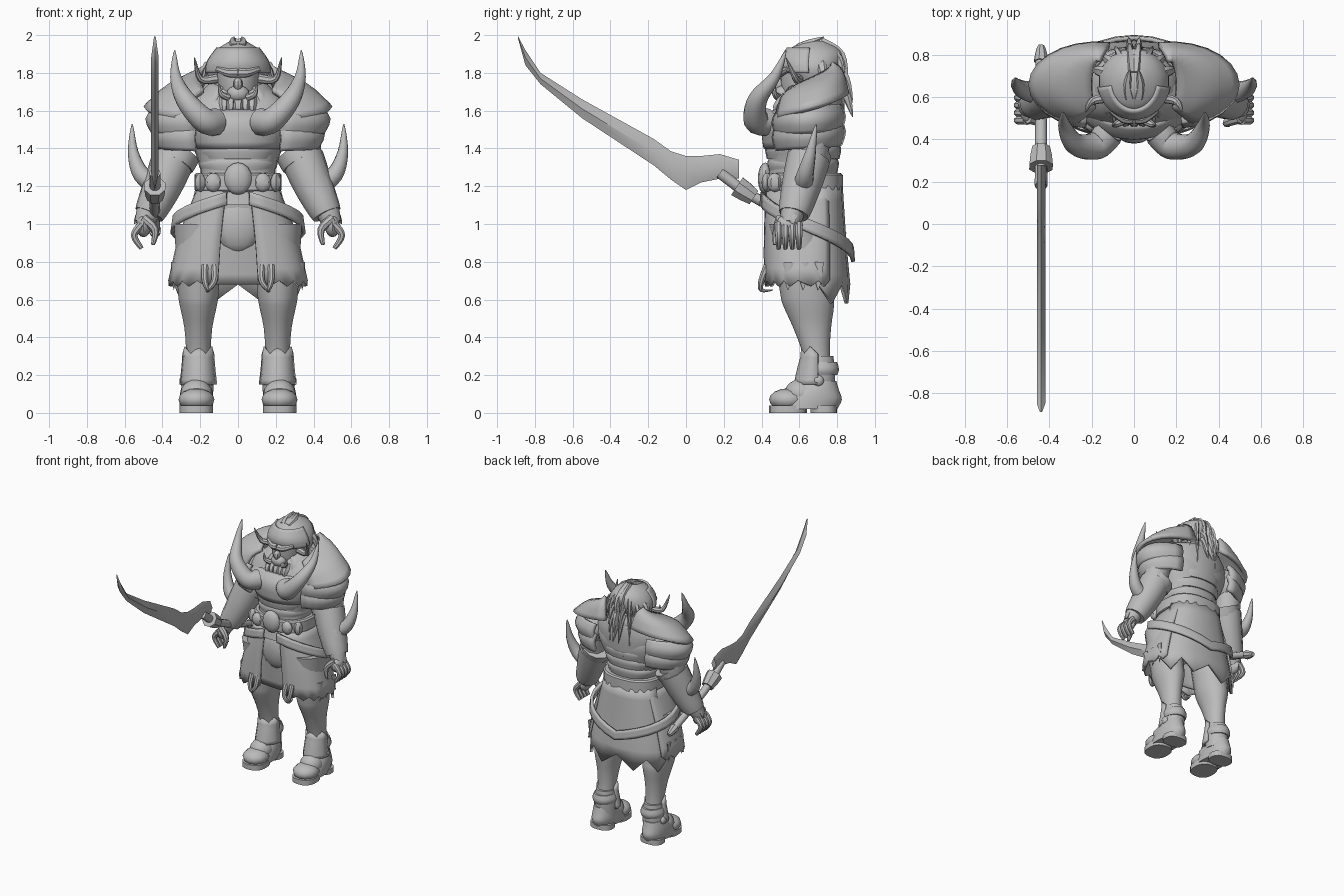
import bpy, bmesh, math, random
from mathutils import Vector

random.seed(4)
if "Cube" in bpy.data.objects:
    bpy.data.objects.remove(bpy.data.objects["Cube"], do_unlink=True)

grey = bpy.data.materials.new("plain grey")
grey.use_nodes = True
grey.diffuse_color = (.5, .5, .5, 1)
grey.node_tree.nodes["Principled BSDF"].inputs["Base Color"].default_value = grey.diffuse_color
made = []
BODY_Y = .62      # middle of the body, front to back
LEG_X = .21
SWORD_X = -.44


def spline(points, steps):
    """Smooth path through tuples of any length."""
    path = []
    for i in range(len(points) - 1):
        before, start = points[max(i - 1, 0)], points[i]
        end, after = points[i + 1], points[min(i + 2, len(points) - 1)]
        for step in range(steps):
            t = step / steps
            path.append(tuple(
                q + t * ((r - p) + t * ((2 * p - 5 * q + 4 * r - s) + t * (3 * (q - r) + s - p))) / 2
                for p, q, r, s in zip(before, start, end, after)))
    return path + [tuple(points[-1])]


def oval(degrees, width, depth, power):
    """Point on a squared-off ellipse; zero degrees faces the front."""
    s, c = math.sin(math.radians(degrees)), -math.cos(math.radians(degrees))
    return (width * math.copysign(abs(s) ** power, s), depth * math.copysign(abs(c) ** power, c))


def build(name, rows, closed, mirror, thick=0):
    """Skin rows of points; closed rows get end caps."""
    bm = bmesh.new()
    grid = [[bm.verts.new(point) for point in row] for row in rows]
    count = len(grid[0])
    for low, high in zip(grid, grid[1:]):
        for i in range(count if closed else count - 1):
            j = (i + 1) % count
            bm.faces.new((low[i], low[j], high[j], high[i]))
    if closed:
        bm.faces.new(grid[0][::-1])
        bm.faces.new(grid[-1])
    bmesh.ops.recalc_face_normals(bm, faces=bm.faces)
    mesh = bpy.data.meshes.new(name)
    bm.to_mesh(mesh)
    bm.free()
    mesh.materials.append(grey)
    obj = bpy.data.objects.new(name, mesh)
    bpy.context.collection.objects.link(obj)
    if mirror:
        obj.modifiers.new("mirror", "MIRROR")
    if thick:
        solid = obj.modifiers.new("thickness", "SOLIDIFY")
        solid.thickness, solid.offset = thick, 0
    made.append(obj)


def loft(name, x, y, rings, lean=0, power=1, sides=18, steps=3):
    """Solid from rings of (height, half width, half depth); lean shifts y with height."""
    rows = []
    for z, width, depth in spline(rings, steps):
        ring = [oval(360 * k / sides, width, depth, power) for k in range(sides)]
        rows.append([(x + dx, y + lean * z + dy, z) for dx, dy in ring])
    build(name, rows, True, x > 0)


def wrap(name, x, y, rings, start, end, rise=0, jag=0, power=1, thick=.02, segments=12):
    """Mirrored curved sheet over part of a loft; rise tilts it, jag notches its hem."""
    rows = []
    rings = spline(rings, 3)
    for index, (z, width, depth) in enumerate(rings):
        row = []
        for k in range(segments + 1):
            t = k / segments
            dx, dy = oval(start + (end - start) * t, width, depth, power)
            notch = jag * (k % 2) if index == len(rings) - 1 else 0
            row.append((x + dx, y + dy, z + rise * t - notch))
        rows.append(row)
    build(name, rows, False, True, thick)


def ball(name, x, y, z, width, depth, height, sides=12):
    rings = []
    for k in range(9):
        angle = math.pi * k / 8
        size = max(math.sin(angle), .02)
        rings.append((z - height * math.cos(angle), width * size, depth * size))
    loft(name, x, y, rings, sides=sides, steps=1)


def tube(name, points, start, end=.002, sides=10, flat=1, steps=4):
    """Limb or horn along a path, with a rounded taper between two radii."""
    path = [Vector(point) for point in spline(points, steps)]
    side, rows = Vector((.3, .9, .2)), []
    last = len(path) - 1
    for i, centre in enumerate(path):
        tangent = (path[min(i + 1, last)] - path[max(i - 1, 0)]).normalized()
        side = (side - tangent * side.dot(tangent)).normalized()
        other = tangent.cross(side) * flat
        radius = end + (start - end) * (1 - (i / last) ** 1.7)
        turns = [math.tau * k / sides for k in range(sides)]
        rows.append([centre + radius * (side * math.cos(a) + other * math.sin(a)) for a in turns])
    build(name, rows, True, points[0][0] > 0)


# Torso, stomach lames, breastplate and collar
loft("torso", 0, .48, [(1.1, .2, .18), (1.3, .2, .17), (1.5, .28, .2), (1.6, .29, .17),
                       (1.68, .22, .14), (1.76, .1, .08)], lean=.1, power=.85, sides=24)
for k in range(3):
    z, size = 1.27 + .075 * k, .19 + .012 * k
    loft("stomach_lame", 0, BODY_Y, [(z, size, size - .01), (z + .05, size + .02, size),
                                     (z + .08, size, size - .01)], power=.85, sides=24)
wrap("breastplate", 0, BODY_Y, [(1.6, .24, .15), (1.53, .29, .21), (1.4, .23, .2)], 0, 75)
wrap("backplate", 0, BODY_Y, [(1.7, .24, .2), (1.6, .3, .21), (1.45, .24, .2)], 100, 180)
wrap("collar", 0, .65, [(1.72, .13, .12), (1.66, .19, .17), (1.6, .2, .17)], 35, 180, rise=.07)

# Belt and buckle
loft("belt", 0, BODY_Y, [(1.17, .22, .2), (1.18, .23, .21), (1.26, .23, .21), (1.27, .22, .2)],
     power=.8, sides=24, steps=1)
ball("buckle", 0, .42, 1.24, .075, .04, .085)
ball("buckle_boss", .13, .43, 1.22, .045, .03, .05, sides=8)
ball("belt_stud", .2, .47, 1.22, .03, .04, .05, sides=6)

# Skirt, apron, rear flap and slung strap
wrap("skirt_side", 0, BODY_Y, [(1.18, .21, .19), (.95, .3, .2), (.7, .36, .2)], 10, 125,
     jag=.03, power=.7)
wrap("apron", 0, BODY_Y, [(1.17, .2, .18), (.9, .25, .15), (.68, .3, .12)], 0, 30)
ball("belly_cloth", 0, .49, 1, .13, .065, .155)
wrap("rear_flap", 0, BODY_Y, [(1.2, .22, .2), (.9, .29, .22), (.68, .34, .24)], 105, 180,
     jag=.1, power=.8, segments=4)
wrap("strap", 0, .64, [(1.17, .34, .24), (1.1, .35, .245)], 10, 180, rise=-.3)
for shift in (-.025, .025):
    x = .15 + shift
    tube("hem_hook", [(x, .43, .78), (x, .4, .7), (.16, .4, .65), (.16, .46, .65)], .02, sides=8)
for k in range(3):
    y = .54 + .08 * k
    tube("hem_tatter", [(.34, y, .8), (.34, y, .65)], .03, sides=6, flat=.4)

# Legs and armoured boots
loft("leg", LEG_X, .74, [(1, .13, .14), (.65, .11, .14), (.57, .1, .135), (.45, .075, .1),
                         (.3, .065, .07), (.15, .065, .07)], lean=-.16)
loft("greave", LEG_X, .7, [(.1, .08, .08), (.2, .08, .09), (.3, .07, .08)])
wrap("shin_plate", LEG_X, .7, [(.15, .09, .12), (.24, .08, .1), (.31, .075, .08)], -90, 90,
     jag=-.04, segments=6)
loft("ankle_cuff", LEG_X, .71, [(.2, .08, .09), (.23, .09, .1), (.27, .075, .09)])
ball("ankle_knob", .29, .7, .17, .02, .03, .03)
loft("foot", .22, BODY_Y, [(.02, .09, .17), (.07, .09, .17), (.12, .085, .13), (.17, .07, .09)],
     lean=.5)
ball("toe_cap", .22, .54, .07, .095, .1, .06)
ball("instep_plate", .22, .61, .1, .085, .09, .08)
for name, y, depth in (("sole", .54, .1), ("heel", .73, .07)):
    loft(name, .22, y, [(0, .09, depth), (.04, .09, depth)], power=.8, steps=1)

# Shoulder plates, overlapping downwards
ball("shoulder", .31, .66, 1.55, .12, .13, .13)
wrap("upper_pauldron", .17, .66, [(1.7, .03, .11), (1.66, .19, .16), (1.55, .32, .19)], 20, 190,
     rise=.15, thick=.03)
for k in range(2):
    z, size = 1.6 - .08 * k, .25 - .03 * k
    wrap("lower_pauldron", .18, .65, [(z, size, .16), (z - .06, size + .045, .185),
                                      (z - .13, size + .015, .165)], 10, 170, rise=.03, thick=.03)

# Arms, bracers and hands
tube("upper_arm", [(.3, .66, 1.6), (.34, .67, 1.45), (.35, .65, 1.3)], .1, .09)
tube("forearm", [(.35, .65, 1.3), (.42, .6, 1.2), (.5, .55, 1)], .1, .05)
tube("bracer", [(.34, .65, 1.35), (.4, .61, 1.2), (.47, .57, 1.05)], .115, .08, sides=12)
tube("bracer_rim", [(.31, .66, 1.38), (.34, .64, 1.32)], .115, .11, sides=12)
tube("arm_horn", [(.42, .62, 1.2), (.51, .63, 1.26), (.555, .66, 1.38), (.56, .69, 1.53)], .055)
tube("bracer_fin", [(.46, .56, 1.12), (.52, .56, 1.05), (.55, .57, 1)], .05, sides=6, flat=.5)
ball("palm", .5, .54, .99, .04, .07, .06)
for k in range(4):
    y = .49 + .036 * k
    tube("finger", [(.51, y, 1), (.55, y, .94), (.51, y, .87)], .022, .012, sides=8)
tube("thumb", [(.5, .5, 1.03), (.44, .48, .97), (.45, .47, .89)], .025, .01, sides=8)

# Great chest horns
tube("chest_horn", [(.12, .43, 1.54), (.18, .37, 1.55), (.28, .38, 1.66), (.33, .47, 1.78),
                    (.335, .53, 1.92)], .073, sides=14, steps=5)

# Head, face and hood
loft("head", 0, BODY_Y, [(1.58, .04, .05), (1.65, .09, .1), (1.75, .11, .12), (1.85, .12, .12)])
ball("snout", 0, .51, 1.69, .06, .045, .045)
ball("nose", 0, .49, 1.74, .025, .03, .035, sides=8)
tube("brow", [(.005, .5, 1.8), (.05, .5, 1.8), (.11, .54, 1.82)], .026, .015, sides=8)
tube("tusk", [(.05, .49, 1.67), (.09, .47, 1.69), (.1, .47, 1.74)], .02, sides=8)
for k in range(3):
    x = .005 + .035 * k
    tube("beard_lock", [(x, .53, 1.67), (x, .48, 1.62), (x, .49, 1.56)], .03, sides=6)
tube("temple_horn", [(.11, .6, 1.77), (.2, .58, 1.77), (.23, .53, 1.88)], .025, sides=8)
loft("hood", 0, .68, [(1.69, .11, .08), (1.78, .16, .12), (1.85, .165, .15), (1.92, .12, .14),
                      (1.97, .04, .05)])
wrap("hood_brim", 0, .68, [(1.93, .11, .14), (1.86, .16, .18), (1.8, .17, .17)], 0, 80, thick=.015)

# Swept hair locks, in fans from crown to nape
for row in range(4):
    for k in range(4 - row // 2):
        x, back = math.sin(.12 + .4 * k), math.cos(.12 + .4 * k)
        z = 1.97 - .07 * row - .025 * k + random.uniform(-.015, .015)
        reach = random.uniform(.17, .21)
        tube("hair_lock", [(x * size, .68 + back * size, z - drop) for size, drop in
                           ((.03 + .03 * row, .01), (.8 * reach, .07), (reach, .2))],
             .04, sides=6, flat=.6)
tube("crest_lock", [(.02, .6, 1.93), (.03, .66, 1.96), (.02, .73, 1.99)], .03, sides=6)

# Curved sword: diamond-section blade from stations of (y, middle height, half height)
stations = [(-.89, 1.99, .005), (-.85, 1.88, .04), (-.77, 1.77, .03), (-.55, 1.61, .05),
            (-.17, 1.38, .07), (-.08, 1.31, .075), (0, 1.27, .09), (.08, 1.29, .07),
            (.18, 1.305, .065), (.28, 1.29, .05)]
blade = []
for y, z, half in stations:
    edge = min(half, .02)
    blade.append([(SWORD_X - edge, y, z), (SWORD_X, y, z + half),
                  (SWORD_X + edge, y, z), (SWORD_X, y, z - half)])
build("blade", blade, True, False)
tube("guard", [(SWORD_X, .27, 1.2), (SWORD_X, .36, 1.14)], .06, .045, sides=8, steps=2)
tube("grip", [(SWORD_X, .18, 1.27), (SWORD_X, .4, 1.12), (SWORD_X, .82, .95)], .03, .025)
tube("pommel", [(SWORD_X, .77, .97), (SWORD_X, .845, .94)], .035, .015, sides=8)

# Smooth shading with crisp edges
bpy.ops.object.select_all(action="DESELECT")
for obj in made:
    obj.select_set(True)
bpy.context.view_layer.objects.active = made[0]
bpy.ops.object.shade_smooth_by_angle(angle=math.radians(40))
